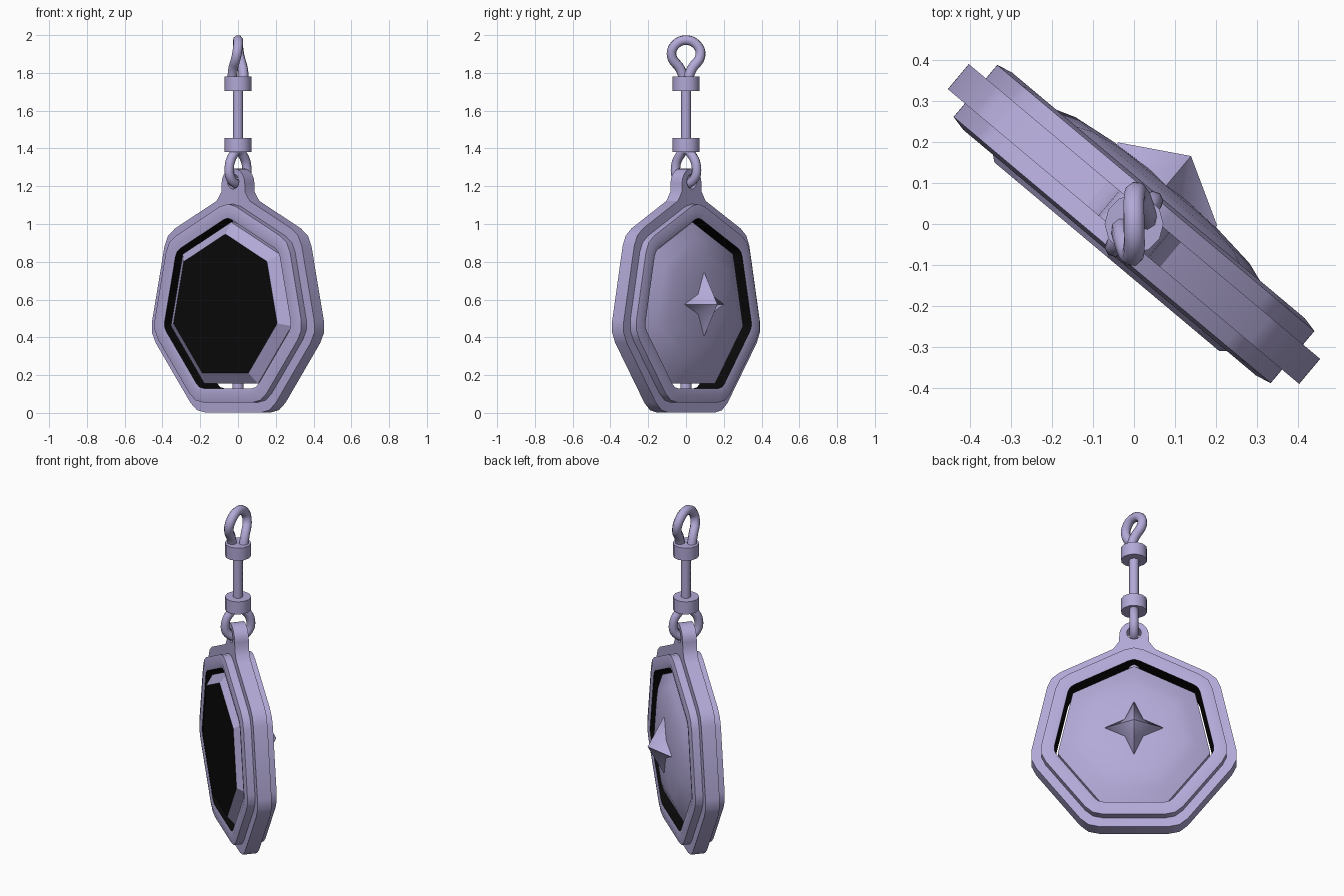
import bpy, bmesh
from math import sin, cos, pi, radians
from mathutils import Matrix, Vector

if "Cube" in bpy.data.objects:
    bpy.data.objects.remove(bpy.data.objects["Cube"])

# Pendant frame: local x = width, local y = up, local z = front normal, turned 40 degrees
FRAME = Matrix.Rotation(radians(-40), 4, 'Z') @ Matrix.Rotation(radians(90), 4, 'X')
CZ = 0.56  # height of the heptagon centre


def material(name, color):
    m = bpy.data.materials.new(name)
    m.diffuse_color = color
    m.use_nodes = True
    m.node_tree.nodes["Principled BSDF"].inputs["Base Color"].default_value = m.diffuse_color
    return m


LILAC = material("lilac", (0.45, 0.40, 0.68, 1))
BLACK = material("black", (0.003, 0.003, 0.003, 1))


def finish(obj, angle=35):
    bpy.ops.object.select_all(action='DESELECT')
    obj.select_set(True)
    bpy.context.view_layer.objects.active = obj
    if obj.type == 'CURVE':
        bpy.ops.object.convert(target='MESH')
        obj = bpy.context.object
    if not obj.data.materials:
        obj.data.materials.append(LILAC)
    bpy.ops.object.shade_smooth_by_angle(angle=radians(angle))
    return obj


def mesh_object(name, bm, matrix=None, angle=35):
    bmesh.ops.recalc_face_normals(bm, faces=bm.faces[:])
    me = bpy.data.meshes.new(name)
    bm.to_mesh(me)
    bm.free()
    obj = bpy.data.objects.new(name, me)
    bpy.context.collection.objects.link(obj)
    me.materials.append(LILAC)
    me.materials.append(BLACK)
    if matrix:
        obj.matrix_world = matrix
    return finish(obj, angle)


def heptagon(r, cut):
    """Heptagon with its point up; corners softened by cut."""
    v = [Vector((0.95 * r * sin(2 * pi * i / 7), CZ + r * cos(2 * pi * i / 7))) for i in range(7)]
    if not cut:
        return v
    pts = []
    for i, p in enumerate(v):
        a = p + (v[i - 1] - p).normalized() * cut
        b = p + (v[(i + 1) % 7] - p).normalized() * cut
        pts += [a, (a + b) / 4 + p / 2, b]
    return pts


def loft(name, profile, closed, black=None, angle=35):
    """Heptagon sections (radius, depth, corner cut) joined in order."""
    bm = bmesh.new()
    rows = [[bm.verts.new((p.x, p.y, d)) for p in heptagon(r, c)] for r, d, c in profile]
    n = len(rows[0])
    count = len(rows) if closed else len(rows) - 1
    for k in range(count):
        a, b = rows[k], rows[(k + 1) % len(rows)]
        for i in range(n):
            j = (i + 1) % n
            f = bm.faces.new((a[i], a[j], b[j], b[i]))
            f.material_index = 1 if k == black else 0
    if not closed:
        bm.faces.new(rows[0]).material_index = 1
        bm.faces.new(rows[-1])
    return mesh_object(name, bm, FRAME, angle)


# Outer frame: stepped ring with dark inner wall
loft("frame_ring", [(0.477, 0.086, 0.03), (0.515, 0.092, 0.045), (0.56, 0.083, 0.06), (0.56, 0.04, 0.06),
                    (0.62, 0.04, 0.065), (0.62, -0.04, 0.065), (0.56, -0.04, 0.06), (0.56, -0.083, 0.06),
                    (0.515, -0.092, 0.045), (0.477, -0.086, 0.03)], True, black=9)

# Inner disc: dark front panel, bevelled rim and domed back
loft("inner_disc", [(0.387, 0.104, 0), (0.45, 0.056, 0), (0.45, -0.045, 0), (0.37, -0.086, 0),
                    (0.30, -0.108, 0), (0.18, -0.122, 0), (0.06, -0.128, 0)], False, angle=30)

# Pivot pins above and below the disc
for name, z in (("top_pin", 1.01), ("bottom_pin", 0.14)):
    bpy.ops.mesh.primitive_cylinder_add(vertices=12, radius=0.03, depth=0.09, location=(0, 0, z))
    bpy.context.object.name = name
    finish(bpy.context.object)

# Four-pointed star stud on the back
bm = bmesh.new()
tip = bm.verts.new((0, 0.575, -0.217))
ring, base = [], []
for i in range(8):
    r = 0.072 if i % 2 else 0.158
    a = i * pi / 4
    x, y = r * sin(a), 0.575 + 1.05 * r * cos(a)
    ring.append(bm.verts.new((x, y, -0.128)))
    base.append(bm.verts.new((x, y, -0.112)))
for i in range(8):
    j = (i + 1) % 8
    bm.faces.new((tip, ring[i], ring[j]))
    bm.faces.new((ring[i], base[i], base[j], ring[j]))
bm.faces.new(base)
mesh_object("star_stud", bm, FRAME, 45)

# Hanging lug with a hole
cu = bpy.data.curves.new("hanging_lug", 'CURVE')
cu.dimensions = '2D'
cu.fill_mode = 'BOTH'
cu.extrude = 0.04
half = [(0.15, 1.08), (0.105, 1.135), (0.082, 1.17)]
arc = [(0.08 * cos(a * pi / 10), 1.215 + 0.08 * sin(a * pi / 10)) for a in range(11)]
outline = half + arc + [(-x, y) for x, y in reversed(half)]
hole = [(0.04 * cos(-a * pi / 8), 1.225 + 0.04 * sin(-a * pi / 8)) for a in range(16)]
for pts in (outline, hole):
    s = cu.splines.new('POLY')
    s.points.add(len(pts) - 1)
    for p, (x, y) in zip(s.points, pts):
        p.co = (x, y, 0, 1)
    s.use_cyclic_u = True
lug = bpy.data.objects.new("hanging_lug", cu)
bpy.context.collection.objects.link(lug)
lug.matrix_world = FRAME
finish(lug)


def tube(name, pts, radius, cyclic=False, matrix=None):
    cu = bpy.data.curves.new(name, 'CURVE')
    cu.dimensions = '3D'
    cu.bevel_depth = radius
    cu.bevel_resolution = 2
    cu.resolution_u = 5
    cu.use_fill_caps = True
    s = cu.splines.new('BEZIER')
    s.bezier_points.add(len(pts) - 1)
    for b, p in zip(s.bezier_points, pts):
        b.co = p
        b.handle_left_type = b.handle_right_type = 'AUTO'
    s.use_cyclic_u = cyclic
    obj = bpy.data.objects.new(name, cu)
    bpy.context.collection.objects.link(obj)
    if matrix:
        obj.matrix_world = matrix
    return finish(obj, 60)


# Link through the lug
tube("link", [(0, 1.212, 0), (0, 1.24, 0.058), (0, 1.30, 0.072), (0, 1.365, 0.04), (0, 1.39, 0),
              (0, 1.365, -0.04), (0, 1.30, -0.072), (0, 1.24, -0.058)], 0.025, True, FRAME)

# Cord and its top loop
tube("cord", [(0, 0, 1.40), (0, 0, 1.58), (0, 0, 1.76)], 0.027)
tube("cord_loop", [(0.03, 0.005, 1.75), (0.026, 0.03, 1.82), (0.008, 0.076, 1.89), (0, 0.06, 1.945),
                   (0, 0, 1.973), (0, -0.06, 1.945), (-0.008, -0.076, 1.89), (-0.026, -0.03, 1.82),
                   (-0.03, -0.005, 1.75)], 0.027)

# Ferrules
for name, z in (("lower_ferrule", 1.418), ("upper_ferrule", 1.742)):
    bpy.ops.mesh.primitive_cylinder_add(vertices=12, radius=0.072, depth=0.076, location=(0, 0, z))
    bpy.context.object.name = name
    finish(bpy.context.object)
